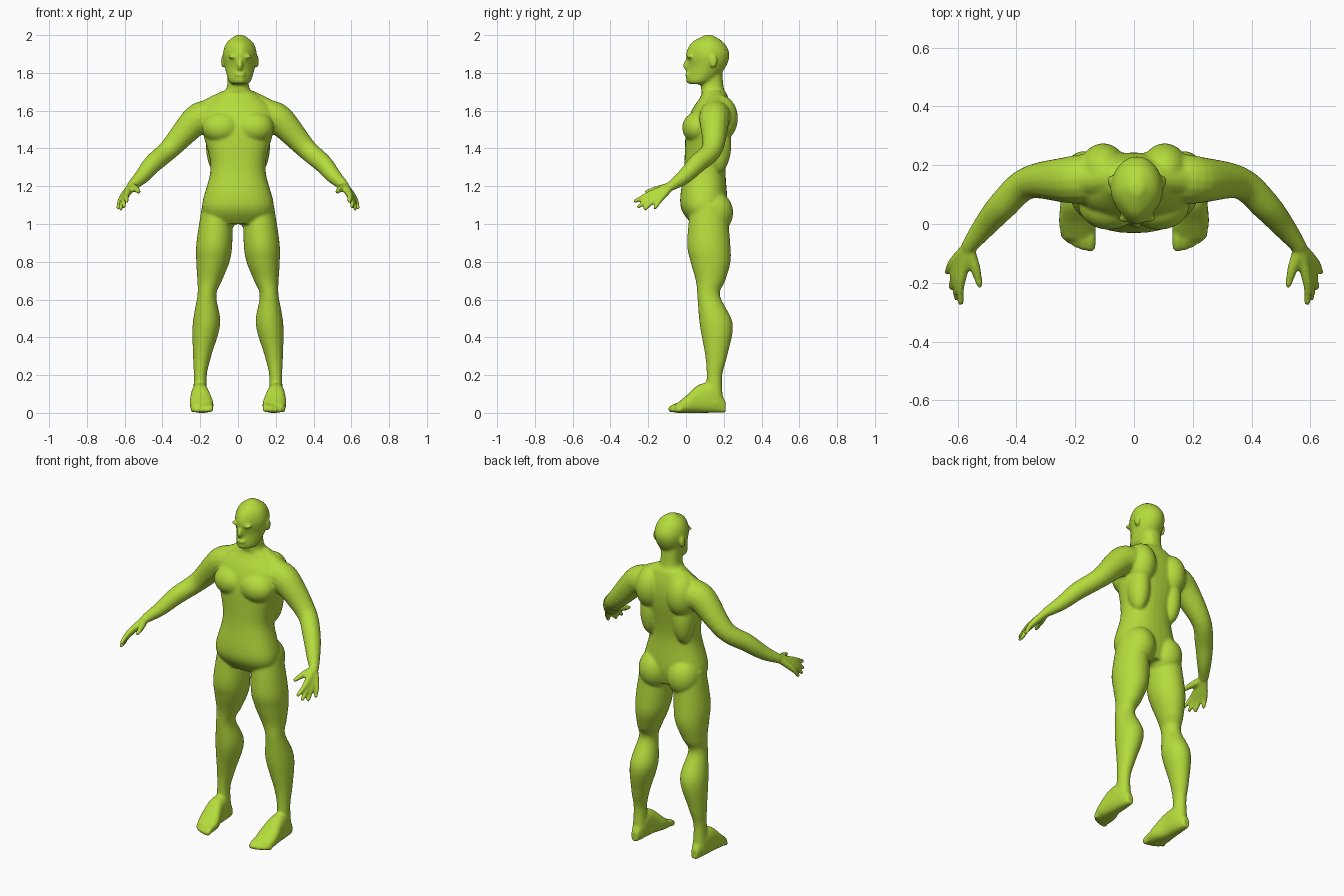
import bpy
import bmesh
from math import sin, cos, pi, copysign
from mathutils import Vector, Matrix

default_cube = bpy.data.objects.get("Cube")
if default_cube:
    bpy.data.objects.remove(default_cube)


def make_material(name, colour):
    material = bpy.data.materials.new(name)
    material.use_nodes = True
    material.diffuse_color = colour
    shader = material.node_tree.nodes["Principled BSDF"]
    shader.inputs["Base Color"].default_value = colour
    return material


bm = bmesh.new()


def smooth_rows(rows, steps=6):
    """Pass a smooth curve through rows of numbers."""
    vectors = [Vector(row) for row in rows]
    last = len(vectors) - 1
    tangents = [(vectors[min(i + 1, last)] - vectors[max(i - 1, 0)]) / 2 for i in range(last + 1)]
    result = []
    for i in range(last):
        start, end = vectors[i], vectors[i + 1]
        for step in range(steps):
            t = step / steps
            ease = t * t * (3 - 2 * t)
            leave = t * (1 - t) ** 2
            arrive = t * t * (t - 1)
            result.append(start.lerp(end, ease) + tangents[i] * leave + tangents[i + 1] * arrive)
    return result + [vectors[-1]]


def skin_rings(rings):
    """Join closed rings of points into a capped solid."""
    loops = [[bm.verts.new(point) for point in ring] for ring in rings]
    for lower, upper in zip(loops, loops[1:]):
        for i in range(len(lower)):
            bm.faces.new((lower[i - 1], lower[i], upper[i], upper[i - 1]))
    bm.faces.new(loops[0])
    bm.faces.new(loops[-1])


def oval(power=2, taper=0, sides=32):
    """Unit superellipse; taper narrows its front."""
    points = []
    for i in range(sides):
        angle = 2 * pi * i / sides
        across, along = [copysign(abs(value) ** (2 / power), value) for value in (cos(angle), sin(angle))]
        points.append((across * (1 - taper * max(0, -along) ** 1.5), along))
    return points


def trunk(rows, centre=0, **shape):
    """Level sections: height, half width, front, back."""
    skin_rings([[(centre + u * width, (front + back) / 2 + v * (back - front) / 2, height)
                 for u, v in oval(**shape)]
                for height, width, front, back in smooth_rows(rows)])


def leg(side, rows, depth):
    """Level sections: height, centre across, centre along, half width."""
    skin_rings([[(side * (x + u * width), y + v * width * depth, height) for u, v in oval()]
                for height, x, y, width in smooth_rows(rows)])


def foot(side, rows):
    """Sections from heel to ball: position, inner edge, outer edge, top."""
    skin_rings([[(side * ((inner + outer) / 2 + u * (outer - inner) / 2), y, top * (v + 1) / 2)
                 for u, v in oval(power=2.5)]
                for y, inner, outer, top in smooth_rows(rows)])


def tube(side, points, radii):
    """Round limb along points, with a rounded tip."""
    rows = smooth_rows([(*point, radius) for point, radius in zip(points, radii)])
    path = [row.to_3d() for row in rows]
    rings = []
    for i, centre in enumerate(path):
        direction = path[min(i + 1, len(path) - 1)] - path[max(i - 1, 0)]
        turn = direction.to_track_quat('Z', 'Y')
        rings.append([centre + turn @ Vector((u, v, 0)) * rows[i][-1] for u, v in oval(sides=16)])
    tip = path[-1]
    nose = direction.normalized() * radii[-1] * .7
    rings.append([tip.lerp(point, .6) + nose for point in rings[-1]])
    skin_rings([[(side * point.x, point.y, point.z) for point in ring] for ring in rings])


def ball(side, centre, size):
    place = Matrix.Translation((side * centre[0], *centre[1:])) @ Matrix.Diagonal((*size, 1))
    bmesh.ops.create_uvsphere(bm, u_segments=24, v_segments=16, radius=1, matrix=place)


# Torso and neck
trunk([(1, .16, .03, .2), (1.1, .19, -.03, .22), (1.3, .145, -.01, .21), (1.5, .19, 0, .24),
       (1.6, .19, .03, .24), (1.68, .11, .08, .22), (1.72, .06, .08, .2), (1.83, .06, .08, .19)],
      power=2.3)

# Head, with nose and chin
head_x = .01
trunk([(1.74, .04, .02, .1), (1.76, .06, 0, .15), (1.83, .08, .01, .21), (1.9, .09, 0, .23),
       (1.96, .07, .03, .2), (2, .02, .1, .14)], centre=head_x, taper=.3)
ball(1, (head_x, .005, 1.84), (.016, .02, .03))
ball(1, (head_x, .01, 1.79), (.03, .015, .012))

for side in (-1, 1):
    # Ear and brow
    ball(side, (.09 + side * head_x, .145, 1.86), (.01, .02, .035))
    ball(side, (.035 + side * head_x, .02, 1.885), (.03, .016, .01))

    # Chest, shoulder blade, back muscle and buttock
    ball(side, (.085, .065, 1.51), (.105, .085, .085))
    ball(side, (.105, .175, 1.56), (.085, .1, .125))
    ball(side, (.11, .17, 1.42), (.06, .07, .15))
    ball(side, (.095, .145, 1.06), (.095, .105, .115))

    # Slope from neck to shoulder
    tube(side, [(.05, .16, 1.66), (.2, .15, 1.58)], [.055, .06])

    # Arm
    wrist = Vector((.565, -.08, 1.2))
    tube(side, [(.15, .155, 1.57), (.22, .15, 1.55), (.36, .14, 1.4), (.45, .06, 1.32),
                (.51, -.01, 1.25), wrist], [.085, .08, .056, .05, .04, .026])

    # Four fingers fanned from first to last, each running from the wrist
    first_tip, last_tip = Vector((.59, -.27, 1.12)), Vector((.635, -.165, 1.085))
    arch, knuckle_lift = Vector((0, -.02, -.02)), Vector((.008, 0, .005))
    for finger in range(4):
        spread = finger / 3
        tip = first_tip.lerp(last_tip, spread) + arch * sin(pi * spread)
        knuckle = wrist.lerp(tip, .5) + knuckle_lift
        middle = wrist.lerp(tip, .75) + knuckle_lift
        tube(side, [wrist, knuckle, middle, tip], [.022, .018, .014, .011])

    # Thumb
    tube(side, [wrist, (.54, -.15, 1.185), (.525, -.21, 1.17)], [.022, .018, .011])

    # Leg from hip through knee and calf to ankle
    leg(side, [(1.1, .11, .12, .08), (.9, .125, .12, .095), (.8, .133, .13, .088), (.7, .15, .13, .065),
               (.62, .165, .12, .05), (.47, .167, .16, .073), (.3, .19, .16, .048), (.19, .2, .15, .034),
               (.05, .2, .15, .04)], depth=1.2)

    # Foot and toes
    foot(side, [(.21, .18, .22, .06), (.15, .16, .24, .15), (.07, .15, .25, .15),
                (0, .13, .255, .09), (-.055, .135, .24, .045)])
    for toe in range(5):
        x = .148 + .023 * toe
        y = -.08 + .0025 * toe ** 2
        radius = .018 - .0015 * toe
        tube(side, [(x, 0, .04), (x, y + .03, .034), (x, y, radius)], [radius] * 3)

# Fuse the parts into one smooth body
bmesh.ops.recalc_face_normals(bm, faces=bm.faces)
mesh = bpy.data.meshes.new("body")
bm.to_mesh(mesh)
bm.free()
mesh.materials.append(make_material("lime_green", (.46, .71, .045, 1)))
body = bpy.data.objects.new("body", mesh)
bpy.context.collection.objects.link(body)

fuse = body.modifiers.new("fuse", 'REMESH')
fuse.mode = 'VOXEL'
fuse.voxel_size = .007
fuse.use_smooth_shade = True

soften = body.modifiers.new("soften", 'SMOOTH')
soften.iterations = 7
